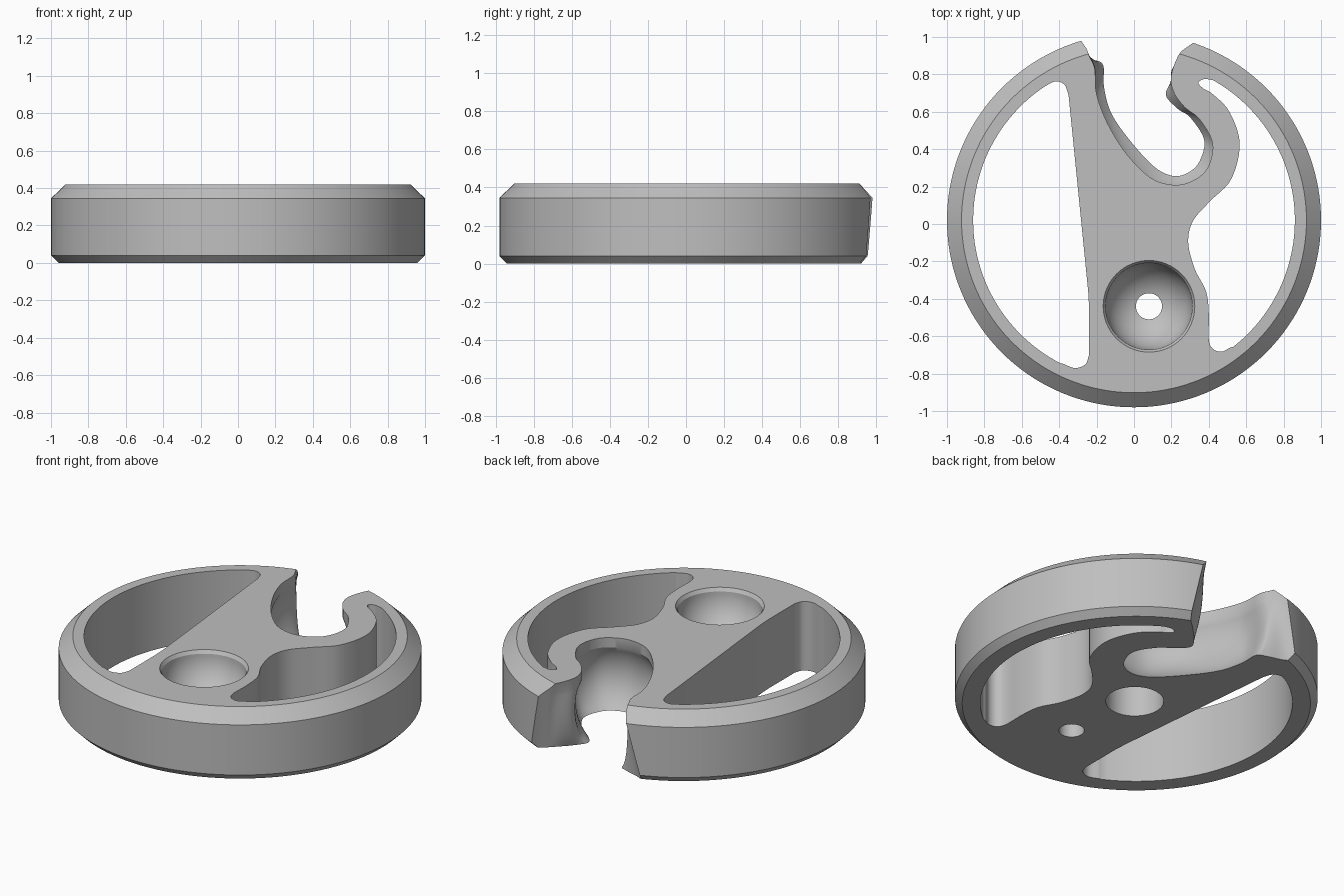
import bpy, bmesh
from math import sin, cos, pi, sqrt, radians
from mathutils import Vector

cube = bpy.data.objects.get("Cube")
if cube:
    bpy.data.objects.remove(cube, do_unlink=True)

HEIGHT = 0.42
CENTRE = (0, 0.02)
LOW, HIGH = -0.03, HEIGHT + 0.03   # cutter overshoot

grey = bpy.data.materials.new("satin_grey")
grey.use_nodes = True
colour = (0.52, 0.52, 0.52, 1)
grey.diffuse_color = colour
grey.node_tree.nodes["Principled BSDF"].inputs["Base Color"].default_value = colour


def loft(name, rings):
    """Closed solid through equally sized rings of 3D points."""
    bm = bmesh.new()
    loops = [[bm.verts.new(p) for p in ring] for ring in rings]
    n = len(loops[0])
    for a, b in zip(loops, loops[1:]):
        for i in range(n):
            j = (i + 1) % n
            bm.faces.new((a[i], a[j], b[j], b[i]))
    bm.faces.new(loops[0][::-1])
    bm.faces.new(loops[-1])
    bmesh.ops.recalc_face_normals(bm, faces=bm.faces)
    mesh = bpy.data.meshes.new(name)
    bm.to_mesh(mesh)
    bm.free()
    mesh.materials.append(grey)
    obj = bpy.data.objects.new(name, mesh)
    bpy.context.collection.objects.link(obj)
    return obj


def arc(radius, start, end, steps, centre=CENTRE):
    angles = [radians(start + (end - start) * i / steps) for i in range(steps + 1)]
    return [Vector((centre[0] + radius * cos(a), centre[1] + radius * sin(a))) for a in angles]


def lathe(name, profile, centre, steps):
    return loft(name, [[(p.x, p.y, z) for p in arc(r, 0, 360, steps, centre)[:-1]]
                       for r, z in profile])


def spline(points, steps=6):
    """Smooth open curve through the points."""
    pts = [Vector(p) for p in points]
    ext = [2 * pts[0] - pts[1]] + pts + [2 * pts[-1] - pts[-2]]
    out = []
    for a, b, c, d in zip(ext, ext[1:], ext[2:], ext[3:]):
        for i in range(steps):
            t = i / steps
            out.append(b + 0.5 * t * (c - a + t * (2 * a - 5 * b + 4 * c - d
                                                   + t * (3 * (b - c) + d - a))))
    return out + [pts[-1]]


def prism(name, outline):
    return loft(name, [[(p.x, p.y, z) for p in outline] for z in (LOW, HIGH)])


# Chamfered round body
body = lathe("hooked_disc", [(0.96, 0), (1, 0.04), (1, 0.345), (0.922, HEIGHT)], CENTRE, 144)

# Large D-shaped window
large_window = prism("large_window_cutter",
    arc(0.86, 124, 243, 50)
    + spline([(-.38, -.747), (-.315, -.77), (-.26, -.75), (-.24, -.7)])
    + spline([(-.24, -.45), (-.245, -.36)], 2)
    + spline([(-.35, .69), (-.372, .745), (-.42, .762), (-.475, .737)]))

# Crescent window beside the hook
crescent_window = prism("crescent_window_cutter",
    arc(0.86, -52, 59, 50)
    + spline([(.425, .768), (.375, .775), (.345, .755), (.37, .725), (.42, .695),
              (.51, .6), (.565, .43), (.52, .24), (.405, .12), (.315, .015),
              (.29, -.1), (.325, -.24), (.385, -.36), (.4, -.48), (.4, -.62),
              (.425, -.67), (.47, -.682), (.515, -.66)]))

# Round seat with a through hole
seat_profile = [(0.07, LOW)]
for i in range(17):
    a = radians(-72.5 + 72.5 * i / 16)
    seat_profile.append((0.232 * cos(a), 0.4 + 0.232 * sin(a)))
seat_profile += [(0.245, HEIGHT), (0.245, HIGH)]
seat = lathe("round_seat_cutter", seat_profile, (0.08, -0.44), 64)

# Blind bore in the underside
bore = lathe("blind_bore_cutter", [(0.16, LOW), (0.16, 0.25)], (0.02, 0.03), 64)

# Hook slot: matching upper and lower outlines, hollowed between
upper = spline([(.45, 1.15), (.31, .985), (.245, .915), (.2, .8), (.21, .71),
                (.27, .625), (.35, .56), (.42, .43), (.39, .295), (.3, .225),
                (.2, .21), (.085, .25), (-.04, .375), (-.14, .535), (-.2, .695),
                (-.21, .83), (-.24, .9), (-.265, .985), (-.32, 1.15)])
lower = spline([(.52, 1.15), (.39, .95), (.3, .86), (.21, .765), (.17, .69),
                (.235, .615), (.3, .57), (.375, .45), (.35, .335), (.29, .275),
                (.21, .257), (.11, .305), (-.02, .445), (-.12, .59), (-.16, .73),
                (-.165, .85), (-.22, .88), (-.36, .94), (-.45, 1.15)])


def slot_ring(z):
    slope = 1 - z / HEIGHT
    hollow = 0 if z > 0.36 else (0.235 - sqrt(0.28 ** 2 - (z - 0.21) ** 2)) / 0.05
    ring = []
    for i, (a, b) in enumerate(zip(upper, lower)):
        end = min(i, len(upper) - 1 - i) / 6      # distance from the mouth
        w = max(0, min(1, (end - 2) / 2))
        p = a.lerp(b, slope + (hollow - slope) * w)
        ring.append((p.x, p.y, z))
    return ring


levels = [0.36 * i / 14 for i in range(15)] + [HEIGHT]
rings = [slot_ring(z) for z in levels]
rings.insert(0, [(x, y, LOW) for x, y, z in rings[0]])
rings.append([(x, y, HIGH) for x, y, z in rings[-1]])
slot = loft("hook_slot_cutter", rings)

# Cut everything out of the body
bpy.ops.object.select_all(action='DESELECT')
bpy.context.view_layer.objects.active = body
body.select_set(True)
for cutter in (large_window, crescent_window, seat, bore, slot):
    cutter.hide_render = True
    mod = body.modifiers.new(cutter.name, 'BOOLEAN')
    mod.operation = 'DIFFERENCE'
    mod.solver = 'EXACT'
    mod.object = cutter
    bpy.ops.object.modifier_apply(modifier=mod.name)
    bpy.data.objects.remove(cutter, do_unlink=True)

bpy.ops.object.shade_smooth_by_angle(angle=radians(28))
